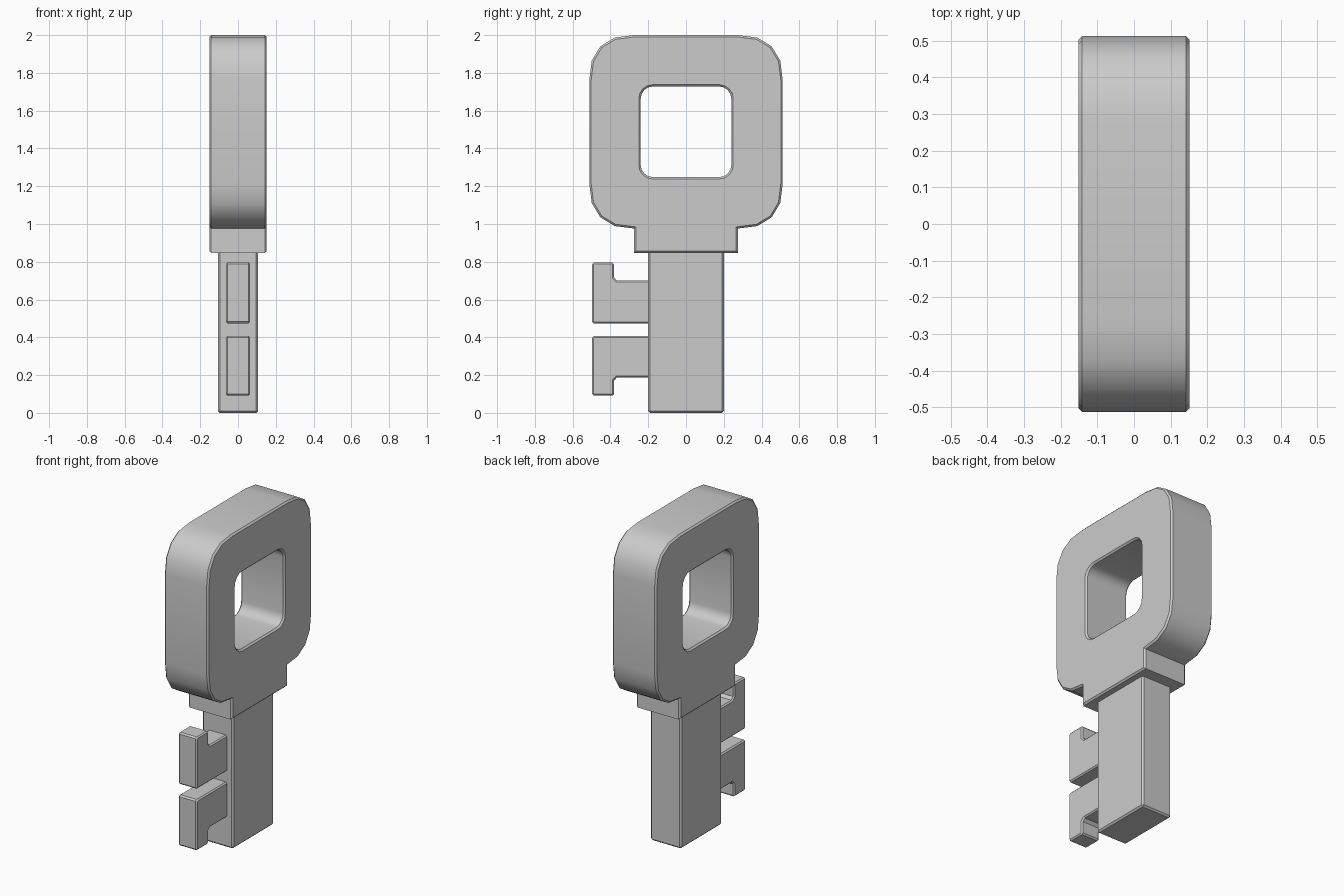
import bpy
from math import radians

if "Cube" in bpy.data.objects:
    bpy.data.objects.remove(bpy.data.objects["Cube"])


def plate(name, loops, half, bevel):
    """Chamfered plate from (y, z) outlines; extra loops become holes."""
    cu = bpy.data.curves.new(name, 'CURVE')
    cu.dimensions = '2D'
    cu.fill_mode = 'BOTH'
    cu.extrude = half - bevel
    cu.bevel_depth = bevel
    cu.bevel_resolution = 0
    cu.offset = -bevel
    for pts in loops:
        sp = cu.splines.new('POLY')
        sp.points.add(len(pts) - 1)
        for p, (y, z) in zip(sp.points, pts):
            p.co = (y, z, 0, 1)
        sp.use_cyclic_u = True
    ob = bpy.data.objects.new(name, cu)
    bpy.context.collection.objects.link(ob)
    ob.rotation_euler = (radians(90), 0, radians(90))
    select(ob)
    bpy.ops.object.convert(target='MESH')
    ob = bpy.context.object
    bpy.ops.object.mode_set(mode='EDIT')
    bpy.ops.mesh.select_all(action='SELECT')
    bpy.ops.mesh.remove_doubles(threshold=0.0005)
    bpy.ops.mesh.normals_make_consistent(inside=False)
    bpy.ops.object.mode_set(mode='OBJECT')
    bpy.ops.object.shade_smooth_by_angle(angle=radians(30))
    return ob


def select(ob):
    bpy.ops.object.select_all(action='DESELECT')
    ob.select_set(True)
    bpy.context.view_layer.objects.active = ob


def mirror_y(half):
    return half + [(-y, z) for y, z in reversed(half)]


# Bow with collar: right half of the outline, top to bottom, then mirrored
ZC = 1.488
corner = [(.275, .512), (.377, .499), (.453, .453), (.499, .377), (.512, .275)]
right = [(y, ZC + z) for y, z in corner]
right += [(y, ZC - z) for y, z in reversed(corner)]
right += [(.276, .847)]

# Rounded square hole
inner = [(.175, .24), (.2, .235), (.221, .221), (.235, .2), (.24, .175)]
hole = [(y, ZC + z) for y, z in inner]
hole += [(y, ZC - z) for y, z in reversed(inner)]
plate("bow", [mirror_y(right), mirror_y(hole)], .152, .01)

# Stem
bpy.ops.mesh.primitive_cube_add(size=1, location=(0, 0, .45))
stem = bpy.context.object
stem.name = "stem"
stem.scale = (.212, .402, .9)
bpy.ops.object.transform_apply(location=False, rotation=False, scale=True)
bev = stem.modifiers.new("chamfer", 'BEVEL')
bev.width = .01
bev.segments = 1

# Two hooked teeth, the lower one flipped upside down
tooth = [(-.18, .474), (-.488, .474), (-.497, .483), (-.497, .788), (-.488, .797),
         (-.39, .797), (-.381, .788), (-.381, .717), (-.365, .7), (-.18, .7)]
plate("upper_tooth", [tooth], .064, .008)
plate("lower_tooth", [[(y, .888 - z + (-.007 if z < .6 else 0)) for y, z in tooth]], .064, .008)
